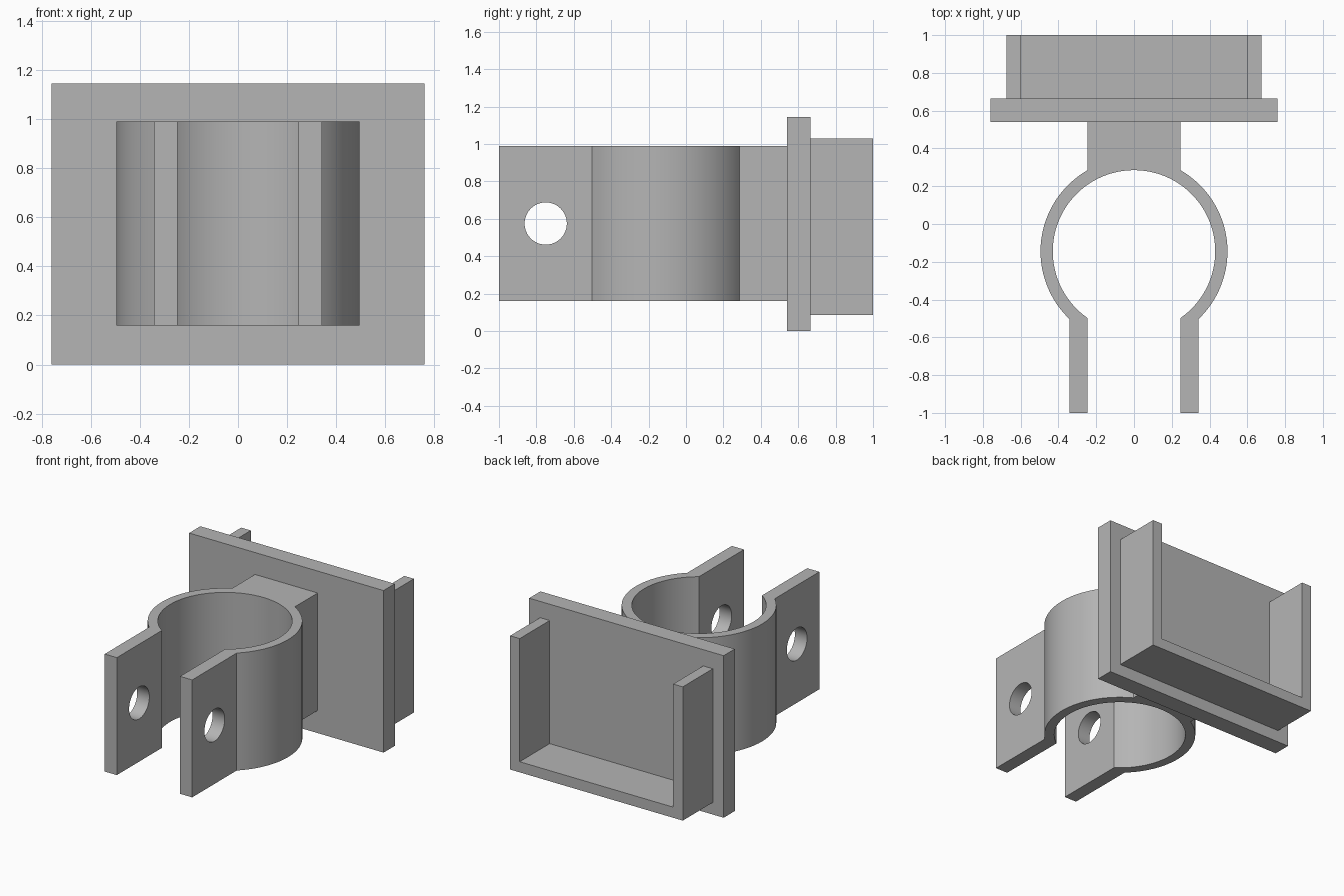
import bpy, bmesh, math

cube = bpy.data.objects.get("Cube")
if cube:
    bpy.data.objects.remove(cube)

grey = bpy.data.materials.new("plain grey")
grey.use_nodes = True
colour = (0.46, 0.46, 0.46, 1)
grey.diffuse_color = colour
grey.node_tree.nodes["Principled BSDF"].inputs["Base Color"].default_value = colour


def prism(name, outline, start, end, place):
    """Extrude a 2D outline from start to end; place maps (a, b, depth) to xyz."""
    bm = bmesh.new()
    face = bm.faces.new([bm.verts.new(place(a, b, start)) for a, b in outline])
    moved = bmesh.ops.extrude_face_region(bm, geom=[face])["geom"]
    for v in moved:
        if isinstance(v, bmesh.types.BMVert):
            a, b = next((a, b) for a, b in outline
                        if (v.co - bm_vec(place(a, b, start))).length < 1e-5)
            v.co = place(a, b, end)
    bmesh.ops.recalc_face_normals(bm, faces=bm.faces)
    mesh = bpy.data.meshes.new(name)
    bm.to_mesh(mesh)
    bm.free()
    obj = bpy.data.objects.new(name, mesh)
    bpy.context.collection.objects.link(obj)
    mesh.materials.append(grey)
    return obj


def bm_vec(co):
    from mathutils import Vector
    return Vector(co)


def arc(radius, start, end, steps):
    """Points on the ring, angles measured from +x."""
    angles = [start + (end - start) * i / steps for i in range(steps + 1)]
    return [(radius * math.cos(t), RING_Y + radius * math.sin(t)) for t in angles]


def upright(a, b, depth):
    return (a, b, depth)


def facing_back(a, b, depth):
    return (a, depth, b)


def sideways(a, b, depth):
    return (depth, a, b)


# Clamp: open ring, two arms and the neck in one profile
RING_Y, OUTER, INNER = -0.145, 0.495, 0.43
NECK, ARM_IN, ARM_OUT = 0.245, 0.247, 0.342
neck_angle = math.acos(NECK / OUTER)
outer_end = -math.acos(ARM_OUT / OUTER)
inner_end = -math.acos(ARM_IN / INNER)
right_half = [(NECK, 0.54)] + arc(OUTER, neck_angle, outer_end, 36)
right_half += [(ARM_OUT, -1), (ARM_IN, -1)]
right_half += arc(INNER, inner_end, math.pi / 2, 48)
left_half = [(-x, y) for x, y in reversed(right_half[:-1])]
clamp = prism("clamp", right_half + left_half, 0.16, 0.99, upright)

# Bolt hole through both arms
hole = [(-0.75 + 0.113 * math.cos(math.tau * i / 48),
         0.575 + 0.113 * math.sin(math.tau * i / 48)) for i in range(48)]
cutter = prism("bolt_hole_cutter", hole, -0.6, 0.6, sideways)
cutter.hide_render = True
cutter.hide_viewport = True
cut = clamp.modifiers.new("bolt_hole", "BOOLEAN")
cut.operation = "DIFFERENCE"
cut.solver = "EXACT"
cut.object = cutter

# Bake the cut so the curved walls can be smoothed with sharp edges
bpy.context.view_layer.update()
graph = bpy.context.evaluated_depsgraph_get()
baked = bpy.data.meshes.new_from_object(clamp.evaluated_get(graph))
clamp.modifiers.clear()
clamp.data = baked
bpy.data.objects.remove(cutter)
bpy.ops.object.select_all(action="DESELECT")
clamp.select_set(True)
bpy.context.view_layer.objects.active = clamp
bpy.ops.object.shade_smooth_by_angle(angle=math.radians(25))

# Mounting plate
W = 0.76
prism("mounting_plate", [(-W, 0), (W, 0), (W, 1.145), (-W, 1.145)],
      0.54, 0.665, facing_back)

# U-shaped holder, open at the top and back
SIDE, WALL, LOW, TOP = 0.675, 0.075, 0.085, 1.03
right_side = [(SIDE, LOW), (SIDE, TOP), (SIDE - WALL, TOP), (SIDE - WALL, LOW + WALL)]
prism("holder", right_side + [(-x, z) for x, z in reversed(right_side)],
      0.665, 1.0, facing_back)
